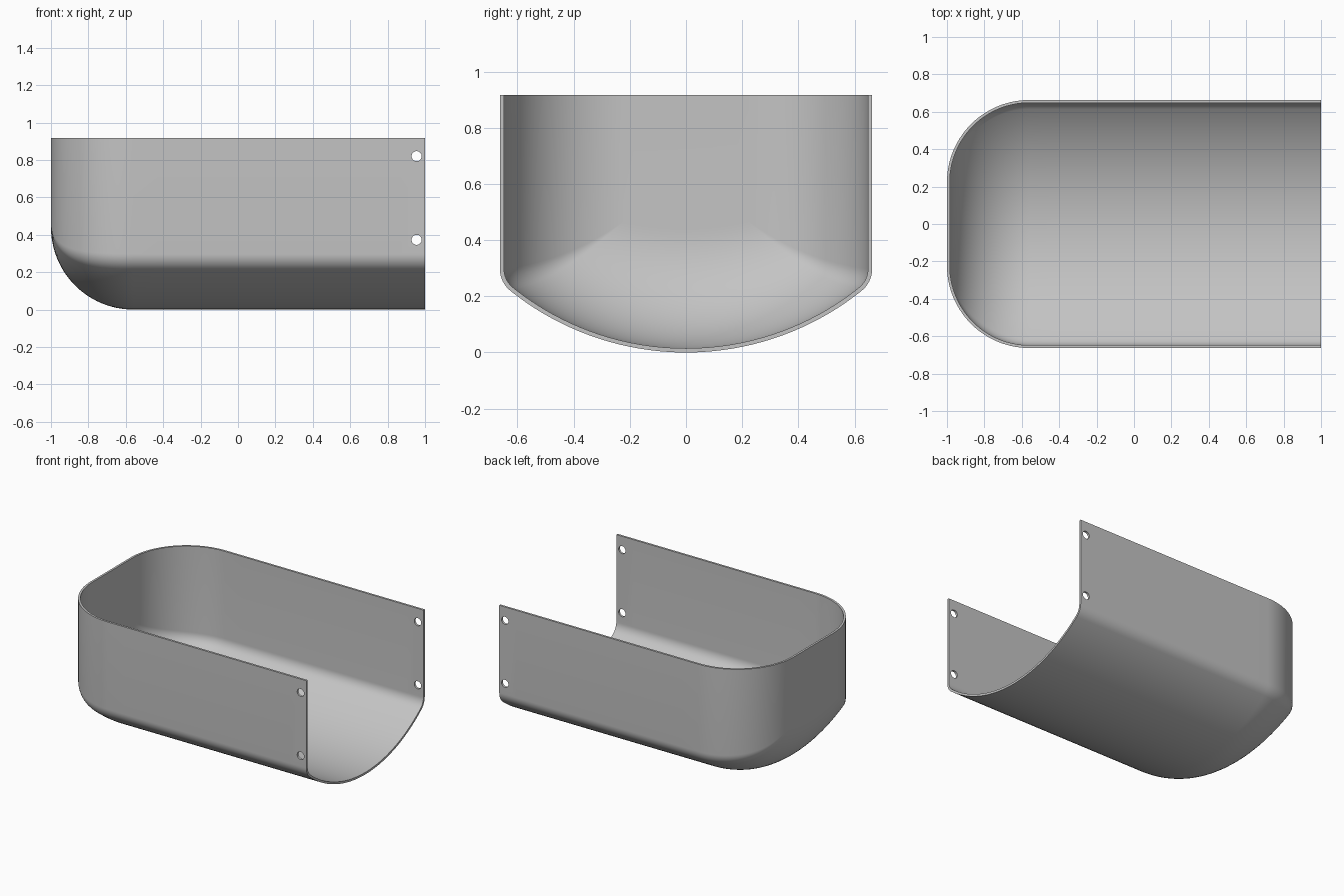
import bpy, bmesh
from math import sin, cos, pi, sqrt, atan, acos
from mathutils import Vector, Matrix

cube = bpy.data.objects.get("Cube")
if cube:
    bpy.data.objects.remove(cube, do_unlink=True)

HALF_W, TOP = 0.663, 0.916      # half width and rim height
CORNER = 0.44                   # plan corner radius and end curve radius
BELLY = 1.0                     # radius of the curved floor
FILLET, WALL = 0.1, 0.015
CX, CY = CORNER - 1, HALF_W - CORNER


def end_depth(x):
    return min(max(CX - x, 0), CORNER)


def floor_z(p):
    return BELLY - sqrt(BELLY**2 - p.y**2) + CORNER - sqrt(CORNER**2 - end_depth(p.x)**2)


def floor_angle(p, n):
    # Slope of the floor in the outward direction n
    dx = end_depth(p.x)
    gx = -dx / sqrt(max(CORNER**2 - dx**2, 1e-10))
    gy = p.y / sqrt(BELLY**2 - p.y**2)
    return atan(gx * n.x + gy * n.y)


def column(p, n, c):
    # One strip from the rim, down the wall, round the fillet, to the centre line
    d = 0
    for _ in range(25):
        phi = floor_angle(p - n * d, n)
        d = FILLET * (1 - sin(phi))
    foot = p - n * d
    zc = floor_z(foot) + FILLET * cos(phi)
    pts = [(p.x, p.y, TOP)]
    for k in range(9):
        a = (pi / 2 - phi) * k / 8
        q = p - n * FILLET * (1 - cos(a))
        pts.append((q.x, q.y, zc - FILLET * sin(a)))
    for k in range(1, 25):
        q = foot.lerp(c, 1 - cos(k / 24 * pi / 2))
        pts.append((q.x, q.y, floor_z(q)))
    return pts


# Half of the plan outline: straight side, rounded corner, half of the end
half = []
for k in range(12):
    x = 1 + (CX - 1) * k / 12
    half.append((Vector((x, HALF_W)), Vector((0, 1)), Vector((x, 0))))
for k in range(29):
    a = pi / 2 * (1 + k / 28)
    n = Vector((cos(a), sin(a)))
    half.append((Vector((CX, CY)) + n * CORNER, n, Vector((CX, 0))))
for k in range(1, 7):
    half.append((Vector((-1, CY * (1 - k / 6))), Vector((-1, 0)), Vector((CX, 0))))

# Shell surface, mirrored across the centre line
bm = bmesh.new()
for side in (1, -1):
    cols = [[bm.verts.new((x, y * side, z)) for x, y, z in column(*h)] for h in half]
    for a, b in zip(cols, cols[1:]):
        for i in range(len(a) - 1):
            bm.faces.new((a[i], a[i + 1], b[i + 1], b[i]))
bmesh.ops.remove_doubles(bm, verts=bm.verts, dist=0.001)
bmesh.ops.recalc_face_normals(bm, faces=bm.faces)
bm.faces.ensure_lookup_table()
side_face = max(bm.faces, key=lambda f: f.calc_center_median().y)
if side_face.normal.y < 0:
    bmesh.ops.reverse_faces(bm, faces=bm.faces)
mesh = bpy.data.meshes.new("trough_shell")
bm.to_mesh(mesh)
bm.free()
shell = bpy.data.objects.new("trough_shell", mesh)
bpy.context.collection.objects.link(shell)

grey = bpy.data.materials.new("plain_grey")
grey.use_nodes = True
colour = (0.55, 0.55, 0.55, 1)
grey.diffuse_color = colour
grey.node_tree.nodes["Principled BSDF"].inputs["Base Color"].default_value = colour
mesh.materials.append(grey)

# Mounting hole cutters, passing through both walls
bm = bmesh.new()
for z in (0.82, 0.373):
    bmesh.ops.create_cone(bm, cap_ends=True, segments=32, radius1=0.027, radius2=0.027, depth=2,
                          matrix=Matrix.Translation((0.955, 0, z)) @ Matrix.Rotation(pi / 2, 4, 'X'))
cut_mesh = bpy.data.meshes.new("hole_cutter")
bm.to_mesh(cut_mesh)
bm.free()
cutter = bpy.data.objects.new("hole_cutter", cut_mesh)
cutter.hide_render = True
bpy.context.collection.objects.link(cutter)

# Thickness and holes
thick = shell.modifiers.new("thickness", 'SOLIDIFY')
thick.thickness, thick.offset = WALL, -1
holes = shell.modifiers.new("holes", 'BOOLEAN')
holes.operation, holes.object, holes.solver = 'DIFFERENCE', cutter, 'EXACT'

bpy.ops.object.select_all(action='DESELECT')
bpy.context.view_layer.objects.active = shell
shell.select_set(True)
for name in ("thickness", "holes"):
    bpy.ops.object.modifier_apply(modifier=name)
bpy.data.objects.remove(cutter, do_unlink=True)
bpy.ops.object.shade_smooth_by_angle(angle=pi / 6)
